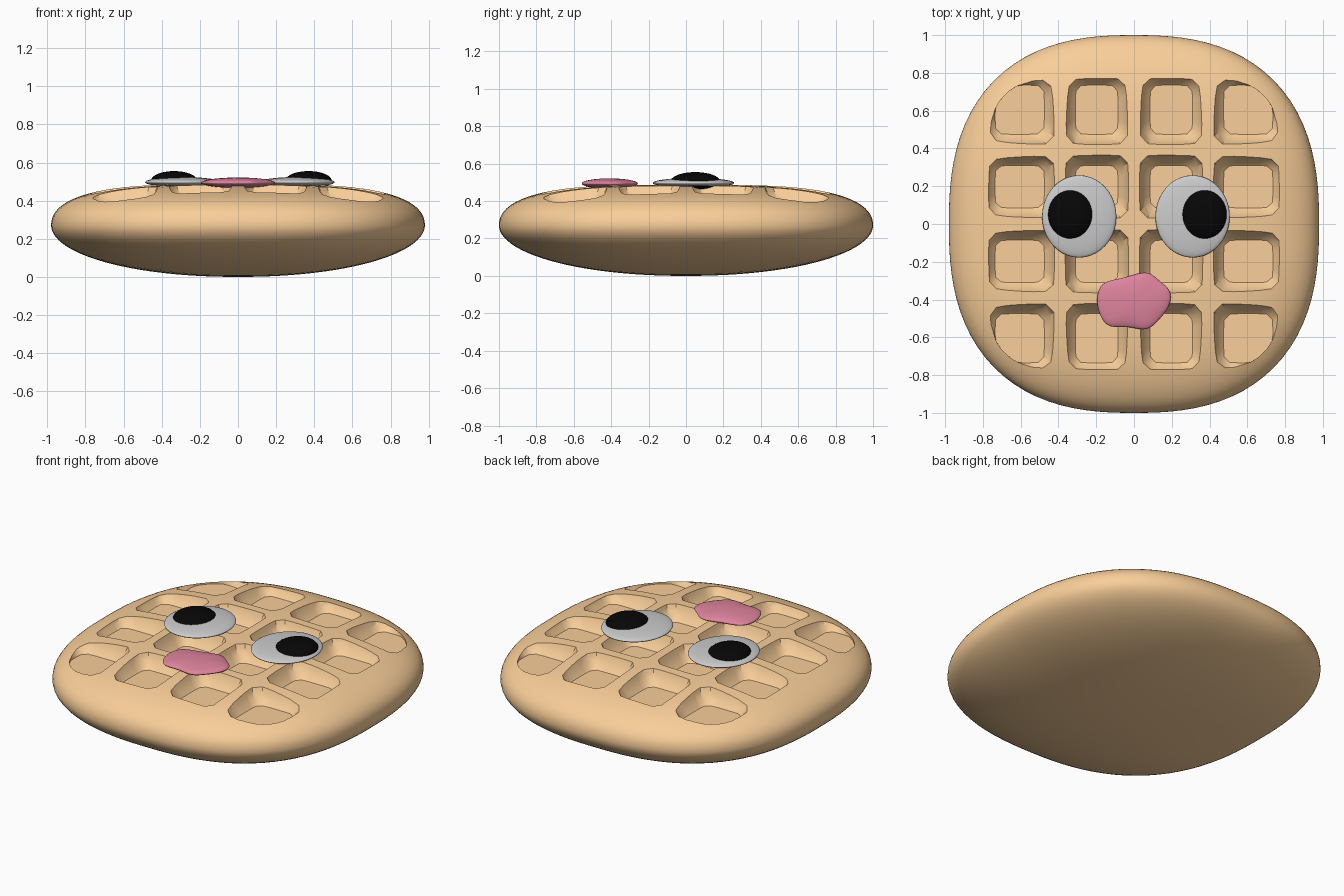
import bpy, bmesh, math
from mathutils import Vector

if "Cube" in bpy.data.objects:
    bpy.data.objects.remove(bpy.data.objects["Cube"])


def material(name, color):
    m = bpy.data.materials.new(name)
    m.diffuse_color = (*color, 1)
    m.use_nodes = True
    m.node_tree.nodes["Principled BSDF"].inputs["Base Color"].default_value = m.diffuse_color
    return m


def make(name, bm, mat=None):
    bmesh.ops.recalc_face_normals(bm, faces=bm.faces)
    me = bpy.data.meshes.new(name)
    bm.to_mesh(me)
    bm.free()
    ob = bpy.data.objects.new(name, me)
    bpy.context.collection.objects.link(ob)
    if mat:
        me.materials.append(mat)
    return ob


def smooth(ob, angle=40):
    bpy.ops.object.select_all(action='DESELECT')
    ob.select_set(True)
    bpy.context.view_layer.objects.active = ob
    bpy.ops.object.shade_smooth_by_angle(angle=math.radians(angle))


batter = material("batter", (0.95, 0.62, 0.32))
black = material("black", (0.002, 0.002, 0.002))
pink = material("pink", (0.74, 0.23, 0.34))

# Body: a cube rounded into a squarish cushion, fuller on top than below
bm = bmesh.new()
bmesh.ops.create_cube(bm, size=2)
bmesh.ops.subdivide_edges(bm, edges=bm.edges[:], cuts=23, use_grid_fill=True)
for v in bm.verts:
    p = Vector([math.tan(c * math.pi / 4) for c in v.co])
    n = 2.5
    p /= sum(abs(c) ** n for c in p) ** (1 / n)
    r = min(1, (abs(p.x) ** n + abs(p.y) ** n) ** (1 / n))
    if abs(p.z) < 1e-5:
        z = 0.27
    elif p.z < 0:
        z = 0.27 - 0.27 * math.sqrt(max(0, 1 - r ** 2.1))
    else:
        z = 0.27 + 0.217 * max(0, 1 - r ** 3.6) ** 0.44
    v.co = (p.x * 0.98, p.y, z)
body = make("waffle_body", bm, batter)

# Pockets: a 4 x 4 grid of flared, rounded cutters
spans = [(-0.785, -0.425), (-0.36, -0.035), (0.035, 0.36), (0.425, 0.785)]
levels = [(0.396, 0.05), (0.425, 0.022), (0.465, 0.003), (0.53, -0.022)]
SIDE = 6


def pocket(bm, x0, x1, y0, y1):
    corner = abs(x0 + x1) > 1 and abs(y0 + y1) > 1
    loops = []
    for z, inset in levels:
        ax, ay = (x1 - x0) / 2 - inset, (y1 - y0) / 2 - inset
        loop = []
        for i in range(4 * SIDE):
            t = 2 * math.pi * (i + 0.5) / (4 * SIDE)
            c, s = math.cos(t), math.sin(t)
            k = (abs(c) ** 7 + abs(s) ** 7) ** (-1 / 7)
            x, y = (x0 + x1) / 2 + ax * c * k, (y0 + y1) / 2 + ay * s * k
            # the outer rim of the grid follows the rounded outline
            m = max((abs(x / 0.785) ** 5 + abs(y / 0.785) ** 5) ** 0.2, 1)
            x, y = x / m, y / m
            loop.append(bm.verts.new((x, y, z - (0.012 if corner else 0))))
        loops.append(loop)
    num = 4 * SIDE
    for lo, hi in zip(loops, loops[1:]):
        for i in range(num):
            j = (i + 1) % num
            bm.faces.new((lo[i], lo[j], hi[j], hi[i]))
    bm.faces.new(loops[0][::-1])
    bm.faces.new(loops[-1])


bm = bmesh.new()
for x0, x1 in spans:
    for y0, y1 in spans:
        pocket(bm, x0, x1, y0, y1)
cutter = make("pocket_cutter", bm, batter)
cutter.hide_render = True
cutter.hide_viewport = True
mod = body.modifiers.new("pockets", 'BOOLEAN')
mod.operation = 'DIFFERENCE'
mod.solver = 'EXACT'
mod.object = cutter
bpy.context.view_layer.objects.active = body
bpy.ops.object.modifier_apply(modifier=mod.name)
bpy.data.objects.remove(cutter)
smooth(body, 35)


# Eyes and pupils: flattened spheres
def lens(name, loc, size, mat=None):
    bm = bmesh.new()
    bmesh.ops.create_uvsphere(bm, u_segments=40, v_segments=20, radius=1)
    for v in bm.verts:
        v.co = [c + s * k for c, s, k in zip(loc, size, v.co)]
    smooth(make(name, bm, mat), 180)


for side, ex, px in (("left", -0.29, -0.335), ("right", 0.31, 0.37)):
    lens(side + "_eye", (ex, 0.04, 0.497), (0.197, 0.218, 0.027))
    lens(side + "_pupil", (px, 0.05, 0.505), (0.121, 0.132, 0.05), black)

# Tongue: a wavy outline domed above and below
outline = [(-0.215, -0.40), (-0.19, -0.30), (-0.09, -0.285), (0.0, -0.26),
           (0.085, -0.235), (0.145, -0.30), (0.21, -0.34), (0.21, -0.43),
           (0.145, -0.51), (0.075, -0.585), (-0.03, -0.545), (-0.145, -0.565),
           (-0.195, -0.49)]
cx, cy, cz = 0.0, -0.41, 0.494
bm = bmesh.new()
rings = []
for a in (-65, -35, 0, 35, 65):
    s, h = math.cos(math.radians(a)), math.sin(math.radians(a)) * 0.028
    rings.append([bm.verts.new((cx + (x - cx) * s, cy + (y - cy) * s, cz + h))
                  for x, y in outline])
count = len(outline)
for lo, hi in zip(rings, rings[1:]):
    for i in range(count):
        j = (i + 1) % count
        bm.faces.new((lo[i], lo[j], hi[j], hi[i]))
for ring, h in ((rings[0], -0.028), (rings[-1], 0.028)):
    tip = bm.verts.new((cx, cy, cz + h))
    for i in range(count):
        bm.faces.new((ring[i], ring[(i + 1) % count], tip))
tongue = make("tongue", bm, pink)
sub = tongue.modifiers.new("rounding", 'SUBSURF')
sub.levels = sub.render_levels = 2
smooth(tongue, 180)
